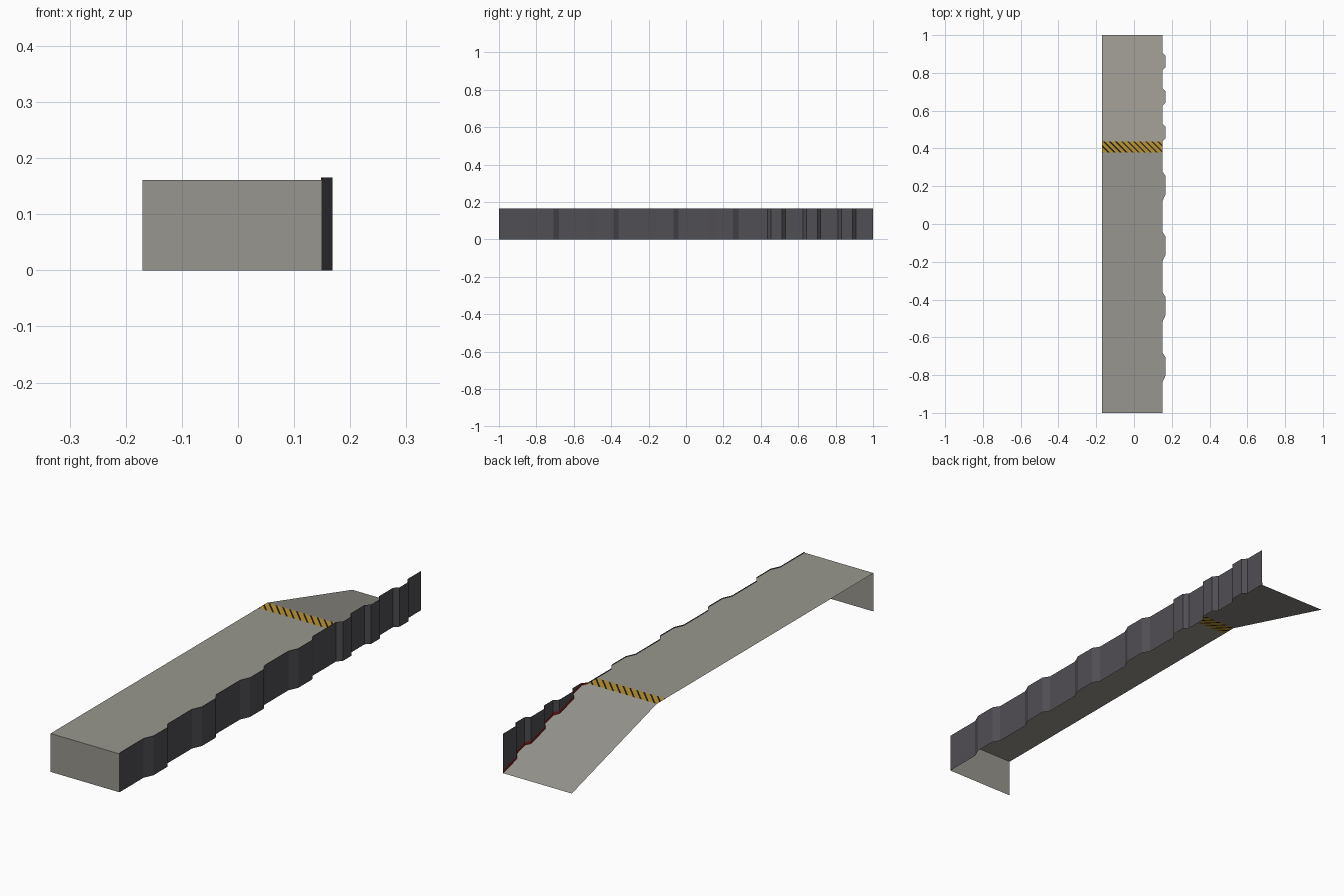
import bpy, bmesh
from mathutils import Vector

if "Cube" in bpy.data.objects:
    bpy.data.objects.remove(bpy.data.objects["Cube"])

XL, XR, BUMP = -0.17, 0.15, 0.168
Z_DECK, Z_WALL = 0.161, 0.165
S0, S1 = 0.378, 0.437          # hazard band limits; ramp starts at S1


def srgb(r, g, b):
    f = lambda c: c / 12.92 if c <= 0.04045 else ((c + 0.055) / 1.055) ** 2.4
    return (f(r / 255), f(g / 255), f(b / 255), 1)


def material(name, rgb):
    m = bpy.data.materials.new(name)
    m.diffuse_color = srgb(*rgb)
    m.use_nodes = True
    m.node_tree.nodes["Principled BSDF"].inputs["Base Color"].default_value = m.diffuse_color
    return m


CONCRETE = material("grey concrete", (152, 150, 142))
DARK = material("dark panel", (80, 78, 83))
YELLOW = material("hazard yellow", (186, 148, 52))
BLACK = material("hazard black", (28, 26, 24))
RED = material("dark red", (125, 28, 24))


def finish(name, bm, mats):
    me = bpy.data.meshes.new(name)
    bm.to_mesh(me)
    bm.free()
    for m in mats:
        me.materials.append(m)
    ob = bpy.data.objects.new(name, me)
    bpy.context.collection.objects.link(ob)
    return ob


def strip(bm, a, b):
    """Quads between two matching rows of points."""
    va = [bm.verts.new(p) for p in a]
    vb = [bm.verts.new(p) for p in b]
    for i in range(len(a) - 1):
        bm.faces.new((va[i], vb[i], vb[i + 1], va[i + 1]))


# scalloped right-hand outline: wide bumps along the deck, short ones on the ramp
edge = [(XR, -1.0)]
bumps = [(-0.84 + 0.32 * i, 0.16, 0.04, 0.028) for i in range(4)]
bumps += [(0.437 + 0.188 * i, 0.095, 0.018, 0.018) for i in range(3)]
for y, w, s_in, s_out in bumps:
    edge += [(XR, y), (BUMP, y + s_in), (BUMP, y + w - s_out), (XR, y + w)]
edge.append((XR, 1.0))


def deck_z(y):
    return Z_DECK * min(1, (1 - y) / (1 - S1))


def surface(name, pts):
    bm = bmesh.new()
    strip(bm, [(XL, y, deck_z(y)) for x, y in pts],
          [(x, y, deck_z(y)) for x, y in pts])
    return finish(name, bm, [CONCRETE])


# flat deck and sloping ramp on either side of the hazard band
surface("deck", [p for p in edge if p[1] < S0] + [(XR, S0)])
surface("ramp", [p for p in edge if p[1] >= S1])

# front end wall
bm = bmesh.new()
strip(bm, [(XL, -1, 0), (XL, -1, Z_DECK)], [(XR, -1, 0), (XR, -1, Z_DECK)])
finish("front_wall", bm, [CONCRETE])

# scalloped side wall
bm = bmesh.new()
strip(bm, [(x, y, Z_WALL) for x, y in edge], [(x, y, 0) for x, y in edge])
finish("side_wall", bm, [DARK])

# red trim on the inside of the wall, just above the ramp
bm = bmesh.new()
trim = [p for p in edge if p[1] >= S1]
strip(bm, [(x - 0.002, y, min(deck_z(y) + 0.012, Z_WALL)) for x, y in trim],
      [(x - 0.002, y, deck_z(y)) for x, y in trim])
finish("ramp_trim", bm, [RED])

# hazard band, cut by diagonals into yellow and thin black stripes
bm = bmesh.new()
strip(bm, [(XL, S0, Z_DECK), (XL, S1, Z_DECK)], [(XR, S0, Z_DECK), (XR, S1, Z_DECK)])
pitch, black = 0.032, 0.009
n = Vector((1, 1, 0))
for i in range(14):
    for off in (0, black):
        c = Vector((XL + i * pitch + off, S0, Z_DECK))
        bmesh.ops.bisect_plane(bm, geom=bm.verts[:] + bm.edges[:] + bm.faces[:],
                               plane_co=c, plane_no=n)
for f in bm.faces:
    c = f.calc_center_median()
    f.material_index = int(((c.x - XL) + (c.y - S0)) % pitch < black)
finish("hazard_band", bm, [YELLOW, BLACK])

# consistent upward/outward normals
for ob in bpy.data.objects:
    bm = bmesh.new()
    bm.from_mesh(ob.data)
    want = {"front_wall": Vector((0, -1, 0)), "side_wall": Vector((1, 0, 0)),
            "ramp_trim": Vector((-1, 0, 0))}.get(ob.name, Vector((0, 0, 1)))
    bm.normal_update()
    for f in bm.faces:
        if f.normal.dot(want) < 0:
            f.normal_flip()
    bm.to_mesh(ob.data)
    bm.free()
